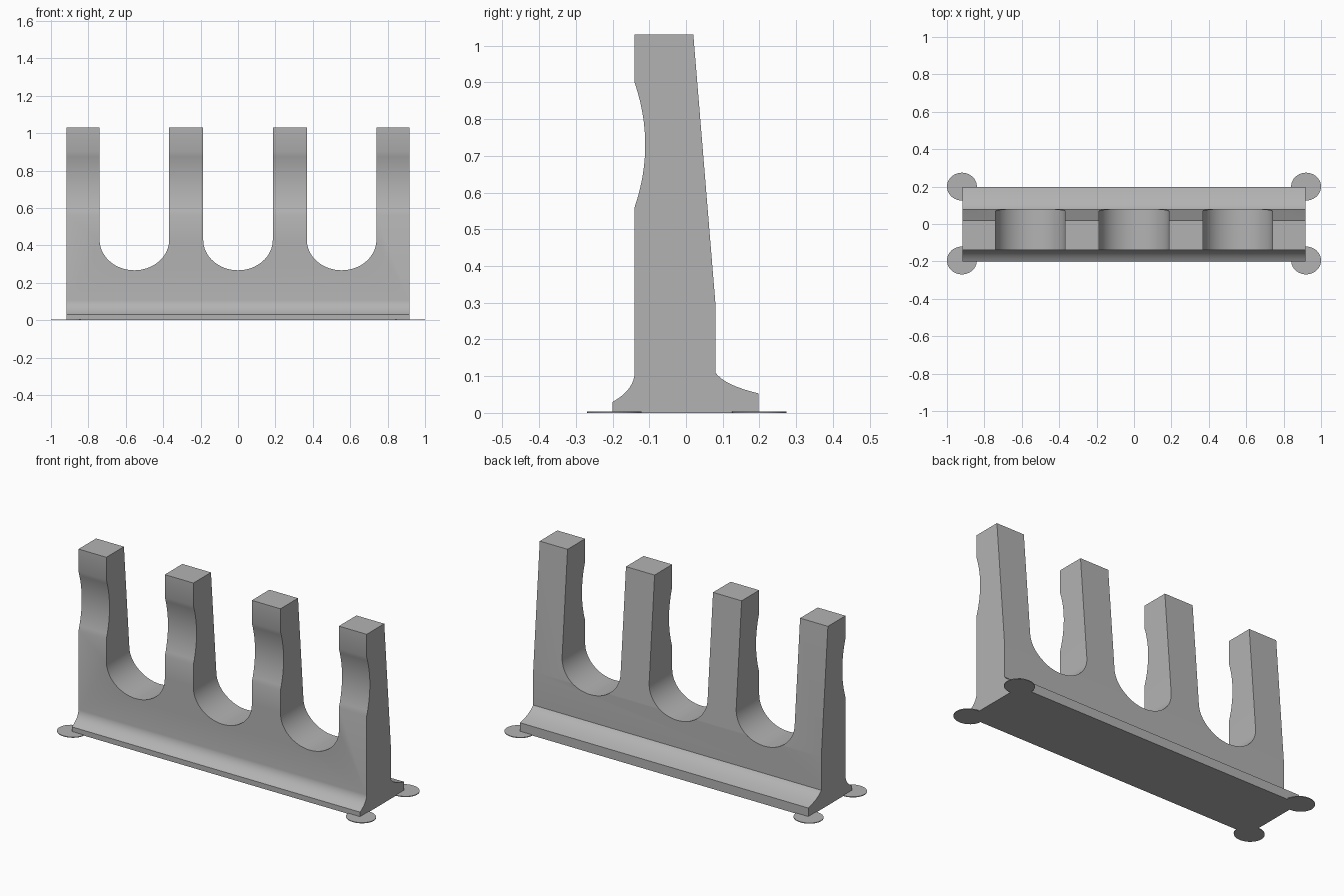
import bpy, bmesh, math
from mathutils import Vector, geometry

cube = bpy.data.objects.get("Cube")
if cube:
    bpy.data.objects.remove(cube, do_unlink=True)

grey = bpy.data.materials.new("plain grey")
grey.use_nodes = True
grey.diffuse_color = (0.45, 0.45, 0.45, 1)
grey.node_tree.nodes["Principled BSDF"].inputs["Base Color"].default_value = grey.diffuse_color


def curve(start, control, end, steps=14):
    """Quadratic curve points, both ends included."""
    a, c, b = (Vector((*p, 0)) for p in (start, control, end))
    pts = geometry.interpolate_bezier(a, a + (c - a) * 2 / 3, b + (c - b) * 2 / 3, b, steps)
    return [(p.x, p.y) for p in pts]


def extrude(name, profiles, place, vector):
    """Extrude closed 2D profiles into one object."""
    bm = bmesh.new()
    for pts in profiles:
        face = bm.faces.new([bm.verts.new(place(*p)) for p in pts])
        new = bmesh.ops.extrude_face_region(bm, geom=[face])["geom"]
        bmesh.ops.translate(bm, vec=vector, verts=[g for g in new if isinstance(g, bmesh.types.BMVert)])
    bmesh.ops.recalc_face_normals(bm, faces=bm.faces)
    mesh = bpy.data.meshes.new(name)
    bm.to_mesh(mesh)
    bm.free()
    mesh.materials.append(grey)
    obj = bpy.data.objects.new(name, mesh)
    bpy.context.collection.objects.link(obj)
    return obj


def activate(obj):
    bpy.ops.object.select_all(action="DESELECT")
    obj.select_set(True)
    bpy.context.view_layer.objects.active = obj


# Rack body: side profile with flared foot, grip hollow and tapered back
half = 0.917
side = [(-0.2, 0)]
side += curve((-0.2, 0.03), (-0.145, 0.06), (-0.14, 0.105))
side += curve((-0.14, 0.56), (-0.082, 0.73), (-0.14, 0.9))
side += [(-0.14, 1.03), (0.02, 1.03), (0.08, 0.3)]
side += curve((0.08, 0.11), (0.105, 0.075), (0.198, 0.053))
side += [(0.198, 0)]
body = extrude("rack_body", [side], lambda y, z: (-half, y, z), (2 * half, 0, 0))

# Three round-bottomed slots between the four posts
slots = []
for cx in (-0.554, 0, 0.554):
    arc = [math.pi * (1 + i / 32) for i in range(33)]
    slots.append([(cx + 0.186 * math.cos(a), 0.43 + 0.163 * math.sin(a)) for a in arc]
                 + [(cx + 0.186, 1.2), (cx - 0.186, 1.2)])
cutter = extrude("slot_cutter", slots, lambda x, z: (x, -0.5, z), (0, 1, 0))
cutter.hide_render = True
cut = body.modifiers.new("slots", "BOOLEAN")
cut.operation = "DIFFERENCE"
cut.solver = "EXACT"
cut.object = cutter
activate(body)
bpy.ops.object.modifier_apply(modifier=cut.name)
bpy.data.objects.remove(cutter, do_unlink=True)
bpy.ops.object.shade_smooth_by_angle(angle=math.radians(20))

# Thin round pads under the corners
for front, y in (("front", -0.195), ("back", 0.2)):
    for hand, x in (("right", -0.92), ("left", 0.92)):
        bpy.ops.mesh.primitive_cylinder_add(vertices=40, radius=0.08, depth=0.004, location=(x, y, 0.002))
        pad = bpy.context.object
        pad.name = f"{front}_{hand}_pad"
        pad.scale.y = 0.93
        pad.data.materials.append(grey)
